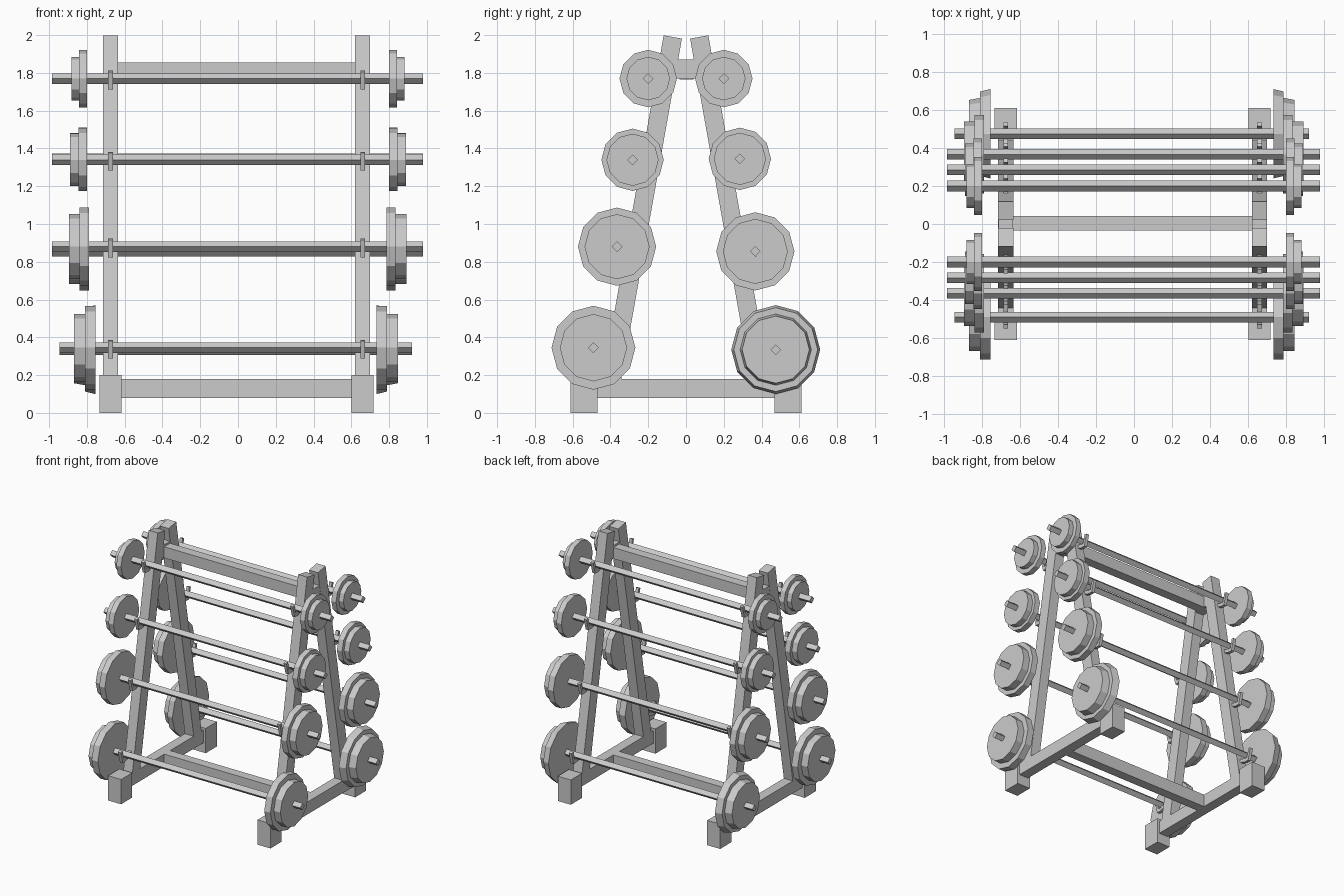
import bpy, bmesh, math
from mathutils import Matrix

if "Cube" in bpy.data.objects:
    bpy.data.objects.remove(bpy.data.objects["Cube"])

LEG_X = {"left": -0.675, "right": 0.66}
SIDES = {"front": -1, "back": 1}


def finish(bm, name):
    bmesh.ops.recalc_face_normals(bm, faces=bm.faces)
    mesh = bpy.data.meshes.new(name)
    bm.to_mesh(mesh)
    bm.free()
    ob = bpy.data.objects.new(name, mesh)
    bpy.context.collection.objects.link(ob)
    return ob


def box(name, center, size, tilt=0.0):
    bm = bmesh.new()
    bmesh.ops.create_cube(bm, size=1, matrix=Matrix.Diagonal((*size, 1)))
    ob = finish(bm, name)
    ob.location = center
    ob.rotation_euler.x = tilt
    return ob


def rod(name, x0, x1, y, z, r0, r1, sides):
    """Flat-faced prism along x, radius r0 at x0 and r1 at x1."""
    bm = bmesh.new()
    bmesh.ops.create_cone(bm, cap_ends=True, segments=sides, radius1=r0, radius2=r1,
                          depth=x1 - x0, matrix=Matrix.Rotation(math.pi / 2, 4, 'Y'))
    ob = finish(bm, name)
    ob.location = ((x0 + x1) / 2, y, z)
    return ob


def hook(name, x, y, z, s):
    """J-shaped cradle extruded across x; s is the outward y direction."""
    profile = [(-0.09, -0.03), (0.0, -0.058), (0.035, -0.058), (0.06, 0.035),
               (0.04, 0.042), (0.022, -0.03), (0.0, -0.03), (-0.09, 0.0)]
    bm = bmesh.new()
    face = bm.faces.new([bm.verts.new((x - 0.0125, y + s * d, z + h)) for d, h in profile])
    ext = bmesh.ops.extrude_face_region(bm, geom=[face])
    verts = [v for v in ext["geom"] if isinstance(v, bmesh.types.BMVert)]
    bmesh.ops.translate(bm, verts=verts, vec=(0.025, 0, 0))
    finish(bm, name)


# A-frame ends: leaning uprights, feet, base rails and top joints
slope = math.atan(0.178)
z_low, z_high = 0.12, 1.99
length = (z_high - z_low) / math.cos(slope)
for end, x in LEG_X.items():
    for side, s in SIDES.items():
        y_mid = s * (0.07 + 0.178 * (z_high - z_low) / 2)
        box(f"upright_{side}_{end}", (x, y_mid, (z_low + z_high) / 2),
            (0.08, 0.098, length), s * slope)
        box(f"foot_{side}_{end}", (x, s * 0.54, 0.1), (0.116, 0.142, 0.2))
    box(f"base_rail_{end}", (x, 0, 0.13), (0.08, 0.96, 0.1))
    box(f"top_joint_{end}", (x, 0, 1.82), (0.078, 0.13, 0.1))

# Crossbars joining the two ends
mid = sum(LEG_X.values()) / 2
box("base_crossbar", (mid, 0.003, 0.13), (1.27, 0.076, 0.1))
box("top_crossbar", (mid, 0.003, 1.81), (1.27, 0.076, 0.09))

# Tiers: name, (y, z) front, (y, z) back, bar ends, plate x: left inner, right inner,
# thicknesses, radii
TIERS = [
    ("top", (0.20, 1.77), (0.20, 1.77), (-0.985, 0.98), 0.80, 0.80, (0.042, 0.04), (0.152, 0.115)),
    ("upper", (0.283, 1.34), (0.285, 1.345), (-0.985, 0.98), 0.80, 0.80, (0.045, 0.045), (0.165, 0.138)),
    ("lower", (0.365, 0.88), (0.367, 0.855), (-0.985, 0.98), 0.79, 0.785, (0.05, 0.056), (0.207, 0.172)),
    ("bottom", (0.49, 0.345), (0.475, 0.335), (-0.945, 0.92), 0.755, 0.733, (0.055, 0.058), (0.222, 0.178)),
]
for tier, front, back, ends, in_l, in_r, thick, radii in TIERS:
    for (side, s), (y, z) in zip(SIDES.items(), (front, back)):
        y *= s
        tag = f"{tier}_{side}"
        rod(f"bar_{tag}", ends[0], ends[1], y, z, 0.028, 0.028, 4)
        for x in LEG_X.values():
            hook(f"hook_{tag}", x, y, z, s)
        # The back bottom plates are a little larger and tapered outwards
        grow = 1.06 if tag == "bottom_back" else 1.0
        a, b = in_l, in_r
        for part, t, r in zip(("large", "small"), thick, radii):
            rod(f"{part}_plate_{tag}_left", -a - t, -a, y, z, r, r * grow, 12)
            rod(f"{part}_plate_{tag}_right", b, b + t, y, z, r * grow, r, 12)
            a += t
            b += t
